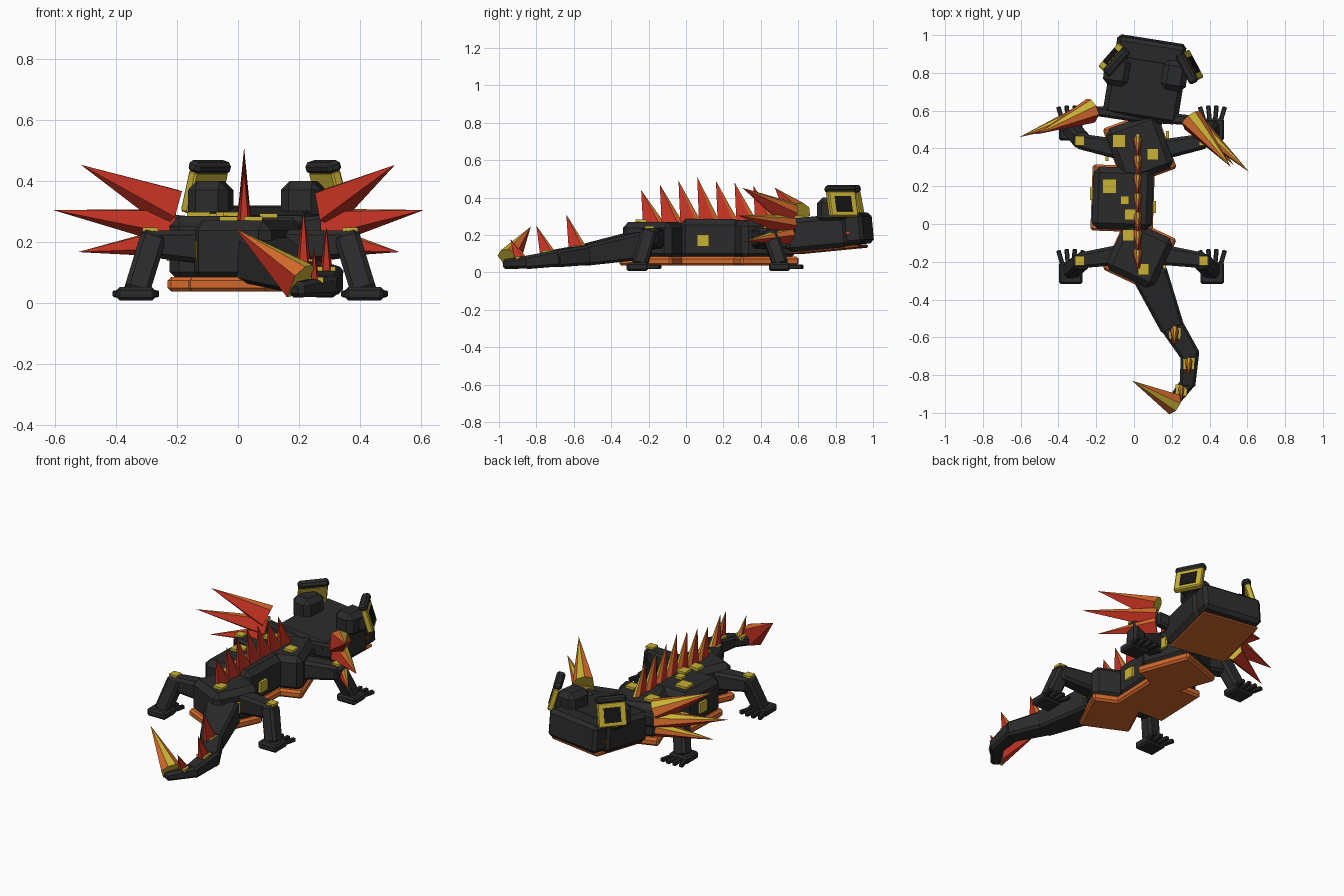
import bpy, bmesh
from math import sin, cos, pi, radians
from mathutils import Vector, Matrix, Euler

cube = bpy.data.objects.get("Cube")
if cube:
    bpy.data.objects.remove(cube)


def material(name, rgb):
    m = bpy.data.materials.new(name)
    m.use_nodes = True
    m.diffuse_color = (*rgb, 1)
    m.node_tree.nodes["Principled BSDF"].inputs["Base Color"].default_value = (*rgb, 1)
    return m


CHARCOAL = material("charcoal skin", (0.024, 0.024, 0.024))
BLACK = material("pupil black", (0.008, 0.008, 0.008))
RED = material("flame red", (0.6, 0.035, 0.018))
ORANGE = material("belly orange", (0.65, 0.14, 0.025))
GOLD = material("gold", (0.58, 0.44, 0.035))


def finish(name, bm, mats):
    bmesh.ops.recalc_face_normals(bm, faces=bm.faces)
    mesh = bpy.data.meshes.new(name)
    bm.to_mesh(mesh)
    bm.free()
    for m in mats:
        mesh.materials.append(m)
    ob = bpy.data.objects.new(name, mesh)
    bpy.context.collection.objects.link(ob)
    return ob


def chamfer(bm, amount):
    if amount:
        bmesh.ops.bevel(bm, geom=bm.edges[:], offset=amount, segments=1, affect='EDGES')


def box(name, loc, size, mat, bevel=0.0, yaw=0, frame=Matrix()):
    """Chamfered box turned about z, optionally inside a parent frame."""
    bm = bmesh.new()
    bmesh.ops.create_cube(bm, size=1)
    bmesh.ops.scale(bm, vec=size, verts=bm.verts)
    chamfer(bm, bevel)
    bm.transform(frame @ Matrix.Translation(loc) @ Matrix.Rotation(radians(yaw), 4, 'Z'))
    return finish(name, bm, [mat])


def beam(name, a, b, size_a, size_b, bevel=0.012):
    """Tapered square limb from a to b; sizes are (width, height)."""
    a, b = Vector(a), Vector(b)
    d = (b - a).normalized()
    up = Vector((0, 0, 1)) if abs(d.z) < 0.8 else Vector((0, 1, 0))
    side = d.cross(up).normalized()
    up = side.cross(d)
    bm = bmesh.new()
    rings = []
    for p, (w, h) in ((a, size_a), (b, size_b)):
        rings.append([bm.verts.new(p + side * w / 2 * sx + up * h / 2 * sz)
                      for sx, sz in ((-1, -1), (1, -1), (1, 1), (-1, 1))])
    for r in rings:
        bm.faces.new(r)
    for i in range(4):
        j = (i + 1) % 4
        bm.faces.new((rings[0][i], rings[0][j], rings[1][j], rings[1][i]))
    chamfer(bm, bevel)
    return finish(name, bm, [CHARCOAL])


def spike(name, base, tip, u, v):
    """Six-sided spike: narrow gold ridge facing v, orange beside it, red elsewhere."""
    base, u, v = Vector(base), Vector(u), Vector(v)
    bm = bmesh.new()
    ring = [bm.verts.new(base + u * sin(radians(a)) + v * cos(radians(a)))
            for a in (-20, 20, 62, 150, 210, 298)]
    apex = bm.verts.new(tip)
    bm.faces.new(ring).material_index = 2
    for k, colour in enumerate((2, 1, 0, 0, 0, 1)):
        bm.faces.new((ring[k], ring[(k + 1) % 6], apex)).material_index = colour
    return finish(name, bm, [RED, ORANGE, GOLD])


def aimed_spike(name, base, tip, radius, hint):
    axis = (Vector(tip) - Vector(base)).normalized()
    hint = Vector(hint)
    v = (hint - axis * hint.dot(axis)).normalized()
    return spike(name, base, tip, axis.cross(v) * radius, v * radius)


# Body segments, each with a belly plate
for name, x, y, yaw, w, l, top in (("chest", 0.03, 0.4, 20, 0.29, 0.31, 0.28),
                                   ("middle", -0.06, 0.135, -2, 0.32, 0.33, 0.285),
                                   ("hips", 0.03, -0.16, -25, 0.28, 0.29, 0.27)):
    box(name + "_body", (x, y, (top + 0.07) / 2), (w, l, top - 0.07), CHARCOAL, 0.032, yaw)
    box(name + "_belly_plate", (x, y, 0.061), (w + 0.01, l + 0.02, 0.048), ORANGE, 0.012, yaw)
box("neck", (0.06, 0.55, 0.19), (0.18, 0.14, 0.14), CHARCOAL, 0.02, -9)

# Head
head = Matrix.Translation((0.065, 0.772, 0.21)) @ Euler((radians(5.5), 0, radians(-9))).to_matrix().to_4x4()
box("head", (0, -0.045, 0.005), (0.4, 0.34, 0.18), CHARCOAL, 0.025, frame=head)
box("snout", (0, 0.12, 0.01), (0.37, 0.17, 0.165), CHARCOAL, 0.02, frame=head)
box("jaw_plate", (0, -0.015, -0.086), (0.35, 0.37, 0.016), ORANGE, 0.005, frame=head)
for s in (-1, 1):
    box("mouth_corner", (s * 0.185, 0.1, -0.01), (0.006, 0.07, 0.01), RED, frame=head)

# Eyes: brow bump, gold frame, pupil and heavy lid
for side, bump, eye, turn in (("left", (0.215, 0.785, 0.33), (0.3, 0.835, 0.365), 28),
                              ("right", (-0.09, 0.81, 0.33), (-0.11, 0.875, 0.365), 139)):
    box(side + "_brow", bump, (0.135, 0.16, 0.14), CHARCOAL, 0.03, -9)
    socket = (Matrix.Translation(eye) @ Matrix.Rotation(radians(turn), 4, 'Z')
              @ Matrix.Rotation(radians(-16), 4, 'Y'))
    box(side + "_eye_frame", (0, 0, 0), (0.035, 0.165, 0.14), GOLD, 0.006, frame=socket)
    box(side + "_pupil", (0.016, 0, -0.003), (0.012, 0.095, 0.085), BLACK, frame=socket)
    box(side + "_eye_mount", (-0.04, 0, -0.03), (0.06, 0.1, 0.07), CHARCOAL, 0.01, frame=socket)
    box(side + "_eyelid", (0, 0, 0.084), (0.05, 0.175, 0.04), CHARCOAL, 0.012, frame=socket)

# Gill fins: three spikes fanning out on a short stalk each side
fins = (("left", Vector((0.3, 0.55, 0)), (0.515, 0.3), (0.61, 0.275), (0.53, 0.31)),
        ("right", Vector((-0.22, 0.6, 0)), (-0.515, 0.475), (-0.607, 0.46), (-0.525, 0.475)))
for side, root, *tips in fins:
    beam(side + "_gill_stalk", (0.05, 0.57, 0.22), (root.x, root.y, 0.25), (0.07, 0.09), (0.05, 0.08))
    for (tx, ty), bz, tz, r in zip(tips, (0.31, 0.25, 0.2), (0.453, 0.305, 0.167), (0.07, 0.06, 0.05)):
        aimed_spike(side + "_gill_spike", root + Vector((0, 0, bz)), (tx, ty, tz), r, (0, 0.6, 0.8))

# Row of back spikes, tips swept to the rear
for i, top in enumerate((0.44, 0.47, 0.49, 0.51, 0.49, 0.48, 0.465)):
    y = -0.175 + 0.1 * i
    spike("back_spike", (0.02, y, 0.265), (0.02, y - 0.065, top), (0.027, 0, 0), (0, 0.064, 0))

# Tail, each segment running a little into the next
path = [((0.09, -0.28, 0.14), (0.19, 0.15)), ((0.195, -0.53, 0.095), (0.125, 0.11)),
        ((0.295, -0.69, 0.075), (0.1, 0.09)), ((0.285, -0.84, 0.055), (0.08, 0.07)),
        ((0.2, -0.95, 0.045), (0.06, 0.05))]
for (a, sa), (b, sb) in zip(path, path[1:]):
    overlap = (Vector(b) - Vector(a)).normalized() * 0.025
    beam("tail_segment", Vector(a) - overlap, Vector(b) + overlap, sa, sb, 0.014)
for x, y, z, h, r in ((0.215, -0.58, 0.13, 0.18, 0.055),
                      (0.29, -0.74, 0.105, 0.145, 0.048),
                      (0.25, -0.88, 0.07, 0.11, 0.04)):
    spike("tail_spike", (x, y, z), (x, y - 0.06, z + h), (r * 0.5, 0, 0), (0, r, 0))
    box("tail_scale", (x, y, z + 0.005), (0.06, 0.06, 0.02), GOLD)
aimed_spike("tail_tip_spike", (0.205, -0.945, 0.07), (-0.01, -0.83, 0.245), 0.068, (0.3, -0.3, 0.8))

# Legs with feet and four splayed toes
for end, hip_y, knee_y, foot_y in (("front", 0.39, 0.44, 0.5), ("hind", -0.16, -0.195, -0.26)):
    for side, hip_x, s in (("left", 0.13, 1), ("right", -0.05, -1)):
        knee = (hip_x + s * 0.25, knee_y, 0.195)
        foot_x = hip_x + s * 0.285
        name = side + "_" + end
        beam(name + "_upper_leg", (hip_x, hip_y, 0.18), knee, (0.11, 0.12), (0.08, 0.085), 0.015)
        beam(name + "_lower_leg", (knee[0] - s * 0.025, knee_y, 0.225), (foot_x, foot_y + 0.01, 0.03),
             (0.085, 0.085), (0.085, 0.08), 0.015)
        box(name + "_foot", (foot_x, foot_y, 0.03), (0.125, 0.115, 0.045), CHARCOAL, 0.01)
        for k in (-1.5, -0.5, 0.5, 1.5):
            beam(name + "_toe", (foot_x + k * 0.028, foot_y + 0.04, 0.03),
                 (foot_x + k * 0.044, foot_y + 0.13 - abs(k) * 0.006, 0.03),
                 (0.024, 0.026), (0.024, 0.022), 0.004)
        box(name + "_knee_scale", (knee[0] - s * 0.012, knee_y, 0.241), (0.05, 0.05, 0.014), GOLD)

# Gold scales on the back
for x, y, z, size in ((-0.08, 0.44, 0.285, 0.07), (0.1, 0.37, 0.285, 0.06), (-0.13, 0.2, 0.29, 0.075),
                      (-0.05, 0.125, 0.29, 0.045), (-0.02, 0.05, 0.29, 0.06),
                      (-0.03, -0.06, 0.275, 0.06), (0.05, -0.24, 0.275, 0.06)):
    box("back_scale", (x, y, z), (size, size, 0.018), GOLD)

# Gold scales on the flanks
for x, y in ((0.178, 0.46), (-0.142, 0.365), (0.108, 0.09), (-0.225, 0.16), (0.162, -0.23), (-0.13, -0.2)):
    box("flank_scale", (x, y, 0.17), (0.016, 0.065, 0.065), GOLD)
